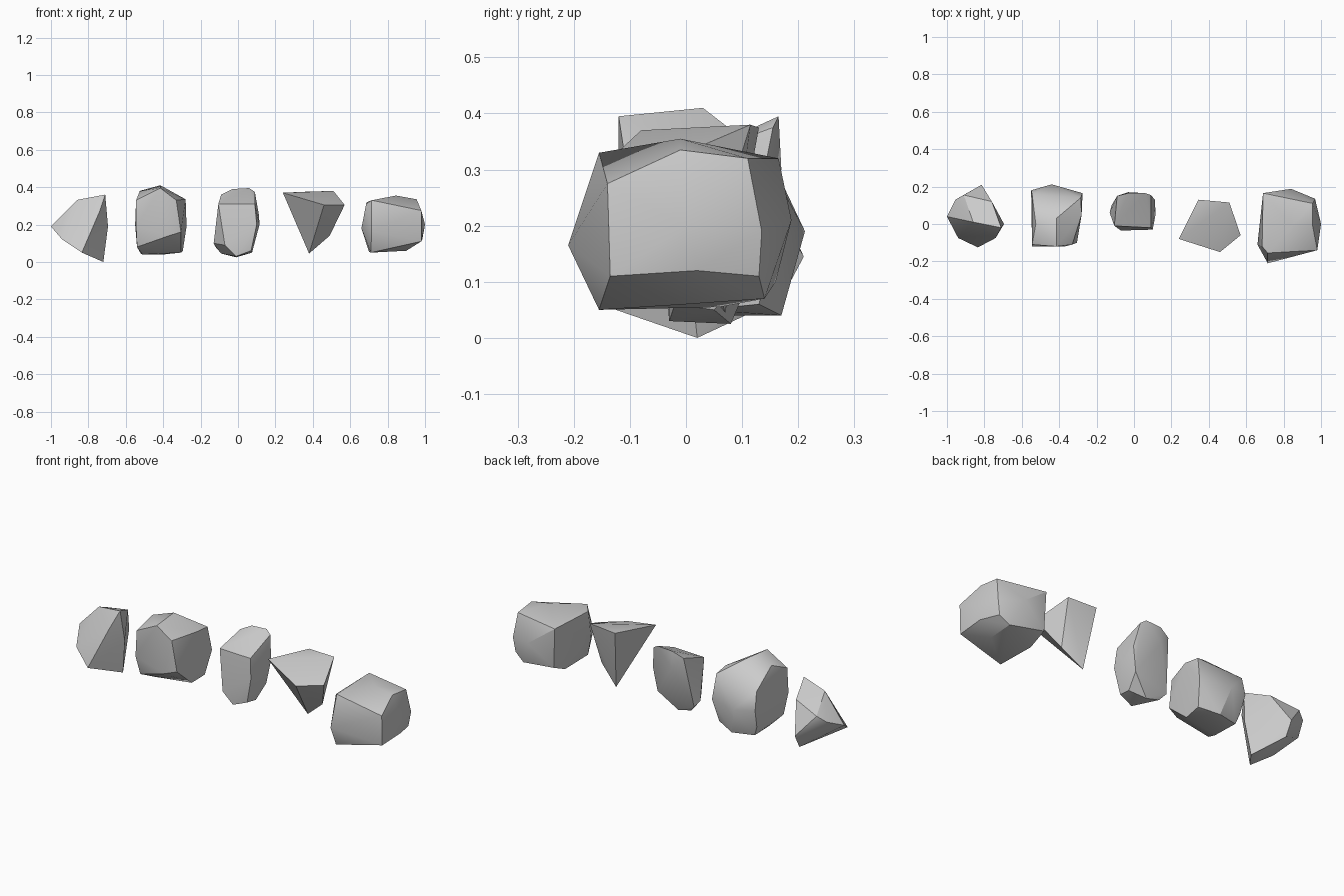
import bpy, bmesh, math


def rock(name, corners):
    """Faceted stone: the convex hull of a handful of corner points."""
    bm = bmesh.new()
    for co in corners:
        bm.verts.new(co)
    res = bmesh.ops.convex_hull(bm, input=bm.verts[:])
    loose = {v for v in res["geom_interior"] + res["geom_unused"]
             if isinstance(v, bmesh.types.BMVert)}
    bmesh.ops.delete(bm, geom=list(loose), context='VERTS')
    # merge nearly flat triangles into clean facets
    bmesh.ops.dissolve_limit(bm, angle_limit=math.radians(3),
                             verts=bm.verts[:], edges=bm.edges[:])
    bmesh.ops.recalc_face_normals(bm, faces=bm.faces[:])
    mesh = bpy.data.meshes.new(name)
    bm.to_mesh(mesh)
    bm.free()
    ob = bpy.data.objects.new(name, mesh)
    bpy.context.collection.objects.link(ob)
    # soft bulges, crisp facet edges
    bpy.ops.object.select_all(action='DESELECT')
    ob.select_set(True)
    bpy.context.view_layer.objects.active = ob
    bpy.ops.object.shade_smooth_by_angle(angle=math.radians(30))


# Leftmost stone, a leaning shard
rock("shard_rock", [
    (-.71, -.02, .36), (-.76, .12, .30), (-.86, .01, .332),
    (-.91, .155, .26), (-.955, .13, .23), (-1, .04, .19),
    (-.815, .21, .145), (-.815, .17, .07), (-.72, .02, 0),
    (-.695, 0, .19), (-.74, -.075, .27), (-.835, -.125, .05),
    (-.94, -.075, .12)])

# Rounded block
rock("round_rock", [
    (-.545, -.11, .33), (-.525, 0, .38), (-.415, -.12, .395),
    (-.415, .03, .41), (-.33, -.11, .33), (-.28, .05, .335),
    (-.285, .14, .325), (-.545, .16, .30), (-.55, .18, .20),
    (-.54, .15, .10), (-.44, .212, .19), (-.275, .165, .19),
    (-.295, .13, .06), (-.305, -.10, .16), (-.37, -.12, .14),
    (-.54, -.085, .08), (-.545, -.12, .19), (-.51, 0, .04),
    (-.305, .03, .05), (-.40, .17, .04), (-.52, .14, .045)])

# Slim upright stone in the middle
rock("slim_rock", [
    (-.105, -.01, .31), (.09, -.02, .31), (-.03, .165, .39),
    (.06, .165, .395), (.09, .155, .375), (-.09, .15, .36),
    (.112, .13, .25), (.115, .05, .20), (.10, -.03, .20),
    (.09, .12, .12), (.075, .05, .05), (.07, -.02, .06),
    (-.01, -.03, .03), (-.01, .08, .025), (-.07, -.035, .09),
    (-.13, .06, .10), (-.12, .10, .08), (-.09, .08, .045),
    (-.03, .17, .30)])

# Inverted wedge with a slanted pentagonal top
rock("wedge_rock", [
    (.24, -.08, .37), (.345, .13, .375), (.51, .115, .38),
    (.57, -.06, .305), (.46, -.15, .305),
    (.49, .04, .14), (.38, .07, .045)])

# Rightmost stone, a bulky boulder
rock("boulder_rock", [
    (.715, -.155, .33), (.715, -.21, .165), (.71, -.155, .05),
    (.98, -.14, .275), (.98, -.135, .11), (1, 0, .20),
    (.955, -.01, .335), (.955, .11, .32), (.968, .135, .19),
    (.985, .02, .12), (.955, .13, .11), (.66, -.11, .18),
    (.685, -.12, .31), (.69, .165, .32), (.845, -.01, .355),
    (.84, .188, .21), (.70, .16, .10), (.90, .14, .07),
    (.90, 0, .06), (.70, .06, .055)])
